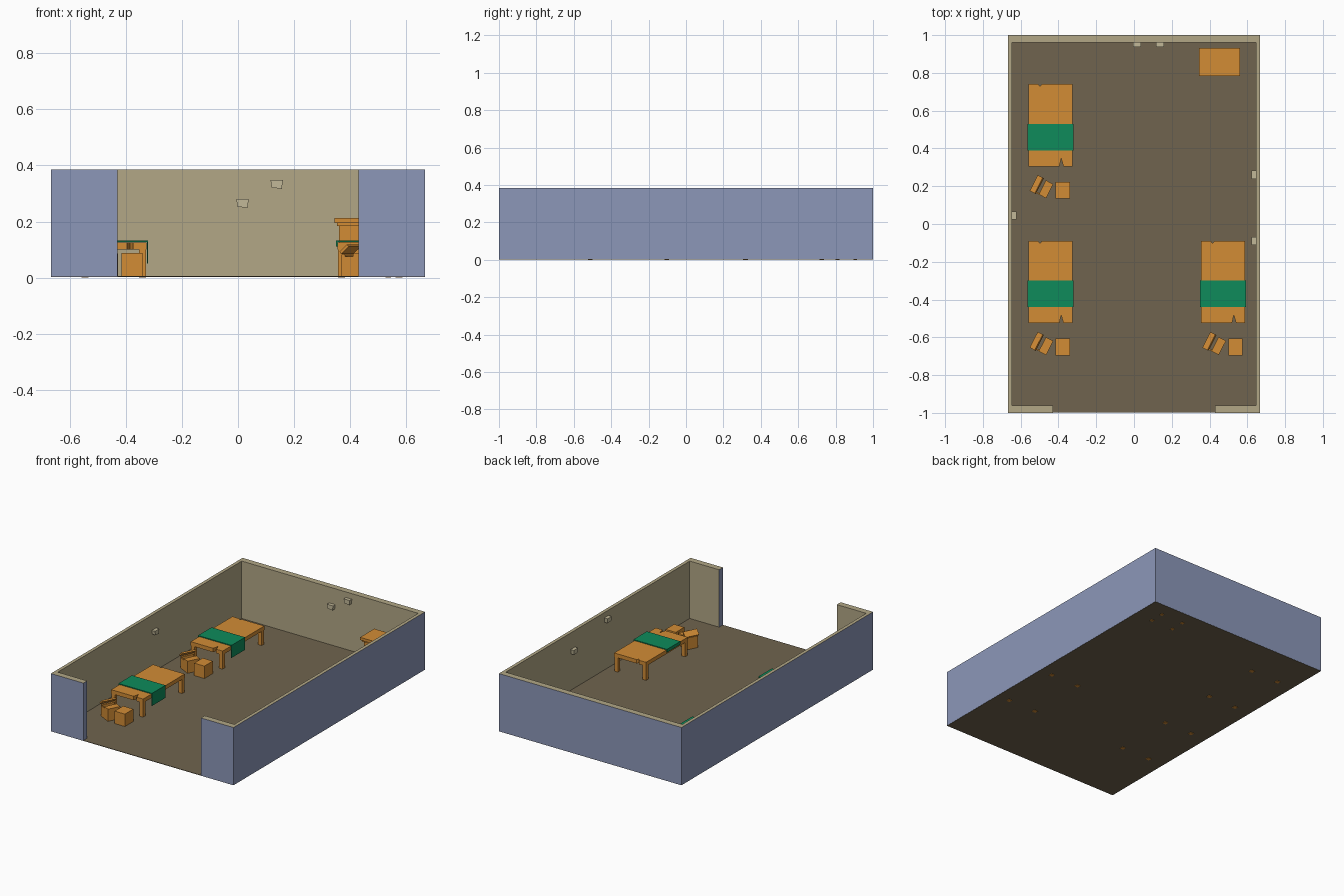
import bpy, bmesh, math
from mathutils import Matrix, Vector

if "Cube" in bpy.data.objects:
    bpy.data.objects.remove(bpy.data.objects["Cube"])


def material(name, r, g, b):
    lin = [((c / 255 + 0.055) / 1.055) ** 2.4 for c in (r, g, b)]
    m = bpy.data.materials.new(name)
    m.diffuse_color = (*lin, 1)
    m.use_nodes = True
    m.node_tree.nodes["Principled BSDF"].inputs["Base Color"].default_value = m.diffuse_color
    return m


BLUE = material("outer wall blue", 140, 151, 185)
TAN = material("plaster tan", 178, 167, 134)
STONE = material("chipped stone", 194, 184, 152)
BROWN = material("floor brown", 112, 100, 78)
WOOD = material("orange wood", 210, 140, 53)
GREEN = material("green cloth", 14, 139, 91)


def prism(name, pts, vec, mats, at=(0, 0, 0)):
    """Extrude a closed 3D outline along vec."""
    bm = bmesh.new()
    f = bm.faces.new([bm.verts.new(Vector(p) + Vector(at)) for p in pts])
    r = bmesh.ops.extrude_face_region(bm, geom=[f], use_keep_orig=True)
    vs = [v for v in r["geom"] if isinstance(v, bmesh.types.BMVert)]
    bmesh.ops.translate(bm, verts=vs, vec=vec)
    bmesh.ops.recalc_face_normals(bm, faces=bm.faces)
    me = bpy.data.meshes.new(name)
    bm.to_mesh(me)
    bm.free()
    for m in mats:
        me.materials.append(m)
    ob = bpy.data.objects.new(name, me)
    bpy.context.collection.objects.link(ob)
    return ob


def box(name, x0, x1, y0, y1, z0, z1, mat, at=(0, 0, 0)):
    return prism(name, [(x0, y0, z0), (x1, y0, z0), (x1, y1, z0), (x0, y1, z0)],
                 (0, 0, z1 - z0), [mat], at)


# Walls: U-shaped plan with a wide opening in the front
X, Y, IX, IY, D, H = 0.667, 1.0, 0.645, 0.96, 0.43, 0.385
half = [(D, -Y), (X, -Y), (X, Y)]
inner = [(IX, IY), (IX, -IY), (D, -IY)]
plan = (half + [(-x, y) for x, y in reversed(half)]
        + [(-x, y) for x, y in reversed(inner)] + inner)
walls = prism("walls", [(x, y, 0.004) for x, y in plan], (0, 0, H - 0.004), [TAN, BLUE])
for p in walls.data.polygons:
    c = p.center
    outside = abs(c.x) > X - 0.005 or abs(c.y) > Y - 0.005
    jamb = abs(p.normal.x) > 0.9 and abs(abs(c.x) - D) < 0.005
    p.material_index = int(abs(p.normal.z) < 0.5 and (outside or jamb))

# Floor
box("floor", -X + 0.001, X - 0.001, -Y + 0.001, Y - 0.001, 0.003, 0.006, BROWN)

# Exposed bricks standing out of the plaster
brick = [(-0.022, 0.015), (0.022, 0.015), (0.018, -0.016), (-0.018, -0.012)]
for x, z in ((0.016, 0.265), (0.138, 0.333)):
    prism("back_wall_brick", [(x + a, IY + 0.005, z + b) for a, b in brick],
          (0, -0.028, 0), [STONE])
for s, y, z in ((-1, 0.045, 0.27), (1, 0.26, 0.26), (1, -0.09, 0.335)):
    prism("side_wall_brick", [(s * (IX + 0.005), y + a, z + b) for a, b in brick],
          (-s * 0.028, 0, 0), [STONE])


def table_set(cx, cy):
    at = (cx, cy, 0)
    w, l = 0.1165, 0.2175
    # Table top with split notches in both ends
    top = [(-w, -l), (0.047, -l), (0.057, -l + 0.042), (0.069, -l), (w, -l),
           (w, l), (-0.045, l), (-0.055, l - 0.012), (-0.066, l), (-w, l)]
    prism("table_top", [(x, y, 0.1) for x, y in top], (0, 0, 0.026), [WOOD], at)
    for sx in (-1, 1):
        for sy in (-1, 1):
            x, y = sx * 0.103, sy * 0.204
            box("table_leg", x - 0.0125, x + 0.0125, y - 0.0125, y + 0.0125,
                0, 0.101, WOOD, at)
    # Cloth runner, hanging long on one side
    a, b = w + 0.006, w + 0.001
    cloth = [(-a, 0.112), (-a, 0.133), (a, 0.133), (a, 0.05),
             (b, 0.05), (b, 0.1275), (-b, 0.1275), (-b, 0.112)]
    prism("cloth_runner", [(x, -0.1325, z) for x, z in cloth], (0, 0.14, 0), [GREEN], at)
    # Closed crate
    box("closed_crate", 0.028, 0.103, -0.388, -0.299, 0.005, 0.088, WOOD, at)
    # Broken crate, turned, with a tilted lid plank
    place = (Matrix.Translation((cx - 0.05, cy - 0.325, 0))
             @ Matrix.Rotation(math.radians(-27), 4, 'Z'))
    parts = [box("broken_crate_block", 0.008, 0.052, -0.042, 0.042, 0.005, 0.086, WOOD),
             box("broken_crate_side", -0.038, -0.024, -0.042, 0.042, 0.005, 0.083, WOOD),
             box("broken_crate_front", -0.03, 0.01, -0.042, -0.034, 0.005, 0.075, WOOD)]
    for p in parts:
        p.matrix_world = place
    lid = box("broken_crate_lid", -0.02, 0.02, -0.047, 0.047, -0.005, 0.005, WOOD)
    lid.matrix_world = (place @ Matrix.Translation((-0.025, 0, 0.102))
                        @ Matrix.Rotation(math.radians(-42), 4, 'Y'))


for cx, cy in ((-0.4425, 0.5225), (-0.4425, -0.3075), (0.4715, -0.3075)):
    table_set(cx, cy)

# Cabinet against the back wall
box("cabinet_body", 0.36, 0.545, 0.80, 0.915, 0.006, 0.188, WOOD)
box("cabinet_trim", 0.352, 0.553, 0.792, 0.923, 0.184, 0.196, WOOD)
box("cabinet_top", 0.343, 0.562, 0.784, 0.932, 0.195, 0.213, WOOD)
for x in (0.36, 0.525):
    for y in (0.80, 0.895):
        box("cabinet_foot", x, x + 0.02, y, y + 0.02, 0, 0.01, WOOD)
